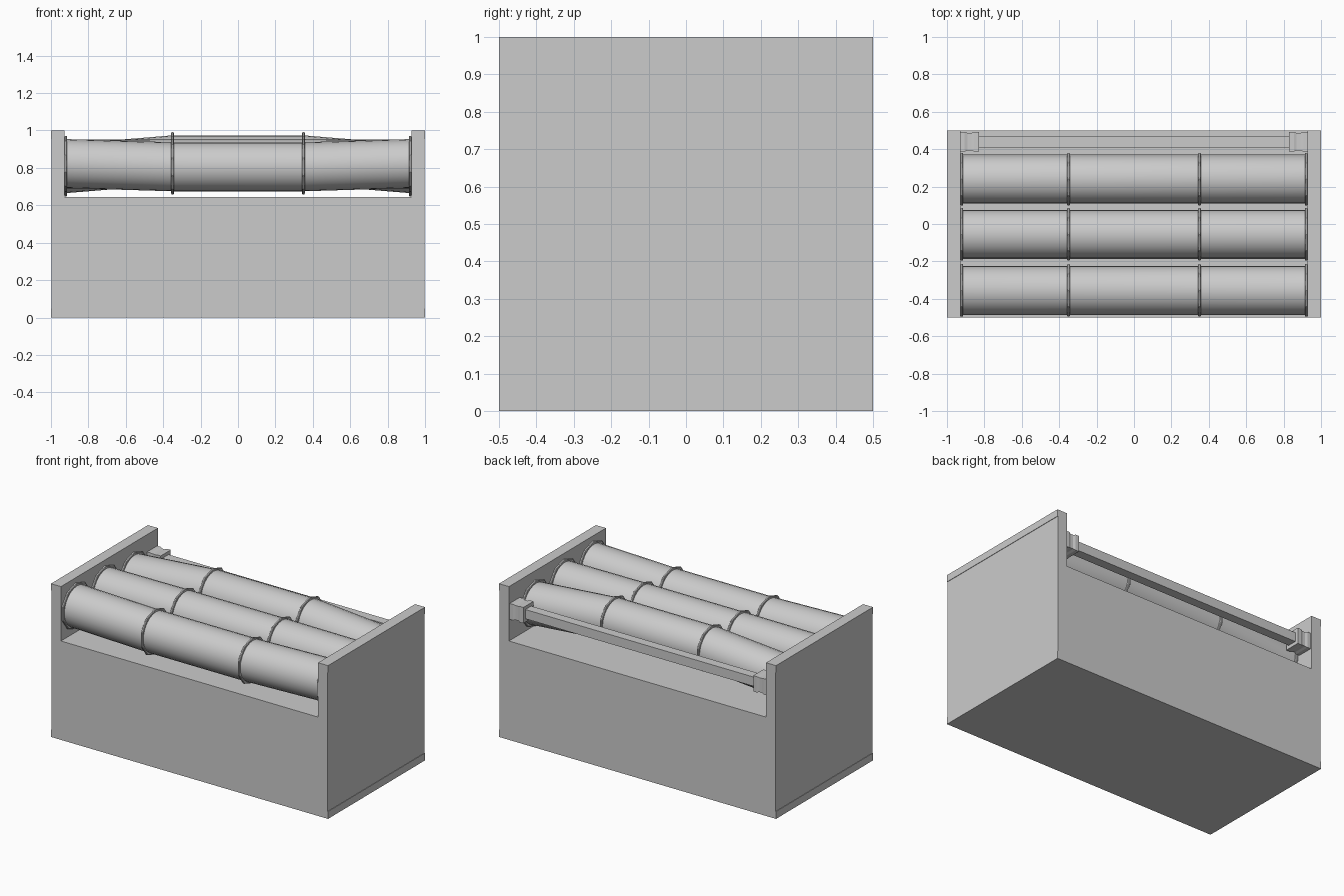
import bpy, bmesh
from math import cos, sin, pi, sqrt

cube = bpy.data.objects.get("Cube")
if cube:
    bpy.data.objects.remove(cube, do_unlink=True)

grey = bpy.data.materials.new("plain_grey")
grey.use_nodes = True
COLOUR = (0.6, 0.6, 0.6, 1)
grey.diffuse_color = COLOUR
grey.node_tree.nodes["Principled BSDF"].inputs["Base Color"].default_value = COLOUR


def finish(name, bm, smooth=False):
    bmesh.ops.recalc_face_normals(bm, faces=bm.faces)
    mesh = bpy.data.meshes.new(name)
    bm.to_mesh(mesh)
    bm.free()
    mesh.materials.append(grey)
    obj = bpy.data.objects.new(name, mesh)
    bpy.context.collection.objects.link(obj)
    if smooth:
        bpy.ops.object.select_all(action="DESELECT")
        obj.select_set(True)
        bpy.context.view_layer.objects.active = obj
        bpy.ops.object.shade_smooth_by_angle(angle=pi / 6)
    return obj


def extrude_profile(name, points, y0, y1):
    """Solid from an x-z outline, running from y0 to y1."""
    bm = bmesh.new()
    face = bm.faces.new([bm.verts.new((x, y0, z)) for x, z in points])
    new = bmesh.ops.extrude_face_region(bm, geom=[face])["geom"]
    moved = [v for v in new if isinstance(v, bmesh.types.BMVert)]
    bmesh.ops.translate(bm, verts=moved, vec=(0, y1 - y0, 0))
    return finish(name, bm)


def loft_x(name, sections, sides, turn=0.0, smooth=False):
    """Loft of elliptic sections (x, y, z, half width, half height) along x."""
    bm = bmesh.new()
    loops = []
    for x, y, z, ry, rz in sections:
        angles = [turn + 2 * pi * i / sides for i in range(sides)]
        loops.append([bm.verts.new((x, y + ry * sin(a), z + rz * cos(a))) for a in angles])
    for a, b in zip(loops, loops[1:]):
        for i in range(sides):
            j = (i + 1) % sides
            bm.faces.new((a[i], a[j], b[j], b[i]))
    bm.faces.new(loops[0])
    bm.faces.new(loops[-1])
    return finish(name, bm, smooth)


# Housing: block with raised end walls, side panels slightly recessed
FLOOR, WALL, REC = 0.645, 0.928, 0.997
half = [(WALL, FLOOR), (WALL, 1), (1, 1), (1, 0.955), (REC, 0.955),
        (REC, 0.048), (1, 0.048), (1, 0)]
extrude_profile("housing", half + [(-x, z) for x, z in reversed(half)], -0.5, 0.5)

# Rollers in three sections each, with a differing bow between them
JOINT, END, BODY, RING = 0.35, 0.92, 0.131, 0.148
rollers = {
    "front": (-0.355, 0.806, 0.823),
    "middle": (-0.055, 0.823, 0.82),
    "back": (0.24, 0.843, 0.796),
}
for label, (y, z_mid, z_end) in rollers.items():
    stations = [(-END, z_end), (-JOINT, z_mid), (JOINT, z_mid), (END, z_end)]
    loft_x(label + "_roller", [(x, y, z, BODY, BODY) for x, z in stations], 24, smooth=True)
    # Collars at the joints and ends
    for n, (x, z) in enumerate(stations):
        profile = [(-0.007, RING - 0.004), (-0.004, RING), (0.004, RING), (0.007, RING - 0.004)]
        loft_x(f"{label}_collar_{n + 1}", [(x + d, y, z, r, r) for d, r in profile], 10)

# Rear rail and its two flared brackets
RY, RZ, DIAG = 0.44, 0.835, sqrt(2)
loft_x("rear_rail", [(x, RY, RZ, 0.03 * DIAG, 0.03 * DIAG) for x in (-0.84, 0.84)], 4, pi / 4)
flare = [(0.93, 0.052), (0.905, 0.052), (0.89, 0.047), (0.87, 0.047), (0.855, 0.052), (0.83, 0.052)]
for side, label in ((1, "left"), (-1, "right")):
    loft_x(label + "_rail_bracket",
           [(side * x, RY, RZ, h * DIAG, h * DIAG) for x, h in flare], 4, pi / 4)
